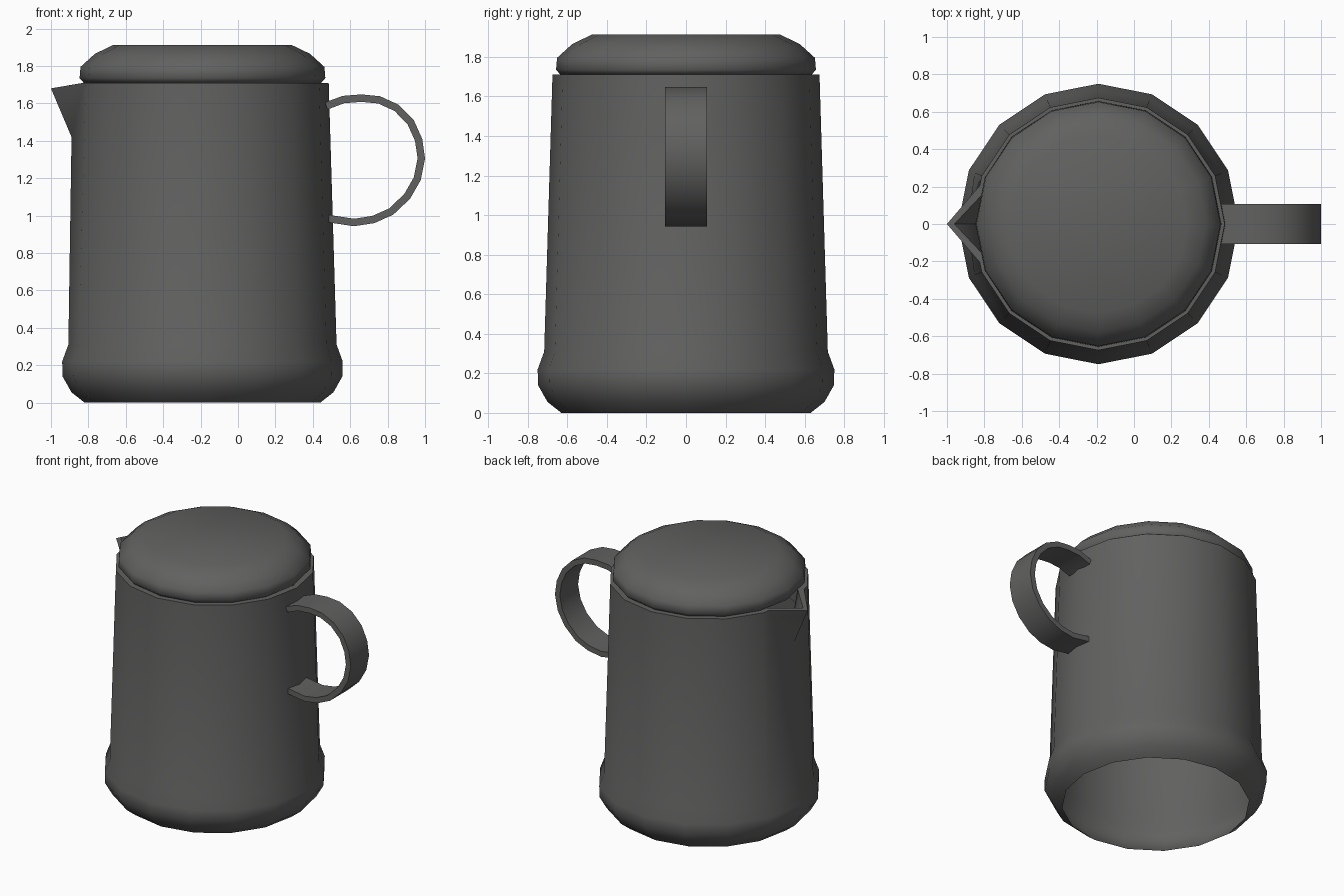
import bpy, bmesh, math

if "Cube" in bpy.data.objects:
    bpy.data.objects.remove(bpy.data.objects["Cube"])

CX, SIDES = -0.19, 16
dark = bpy.data.materials.new("dark_metal")
dark.diffuse_color = (0.12, 0.12, 0.118, 1)
dark.use_nodes = True
dark.node_tree.nodes["Principled BSDF"].inputs["Base Color"].default_value = dark.diffuse_color


def finish(name, bm, angle):
    bmesh.ops.recalc_face_normals(bm, faces=bm.faces)
    me = bpy.data.meshes.new(name)
    bm.to_mesh(me)
    bm.free()
    me.materials.append(dark)
    ob = bpy.data.objects.new(name, me)
    bpy.context.collection.objects.link(ob)
    bpy.ops.object.select_all(action='DESELECT')
    ob.select_set(True)
    bpy.context.view_layer.objects.active = ob
    bpy.ops.object.shade_smooth_by_angle(angle=math.radians(angle))


def lathe(bm, profile, skip=()):
    """Revolve (radius, z) points about the pot axis; skip leaves out listed sides."""
    rings = [[bm.verts.new((CX + r * math.cos(math.tau * i / SIDES),
                            r * math.sin(math.tau * i / SIDES), z))
              for i in range(SIDES)] for r, z in profile]
    for k, (a, b) in enumerate(zip(rings, rings[1:])):
        for i in range(SIDES):
            j = (i + 1) % SIDES
            if (k, i) not in skip:
                bm.faces.new((a[i], a[j], b[j], b[i]))
    return rings


# Pot body: open bottom, rounded foot, tapering wall, rim and inner lip
bm = bmesh.new()
rings = lathe(bm, [(0.63, 0), (0.70, 0.055), (0.748, 0.14), (0.75, 0.22),
                   (0.717, 0.31), (0.675, 1.71), (0.62, 1.71), (0.625, 1.42)],
              skip=[(k, i) for k in (4, 5, 6) for i in (7, 8)])
foot, rim, lip, inner = rings[4:]

# Spout: the front of the rim pulled out to a pointed lip
tip, tip_in, low_in = rim[8], lip[8], inner[8]
tip.co = (-1.0, 0, 1.68)
tip_in.co = (-0.96, 0, 1.687)
low_in.co = (-0.85, 0, 1.45)
low = bm.verts.new((-0.89, 0, 1.42))
for i, s in ((7, 1), (9, -1)):
    side = bm.verts.new((-0.825, s * 0.205, 1.71))
    side_in = bm.verts.new((-0.783, s * 0.188, 1.71))
    for f in ((foot[i], foot[8], low), (foot[i], low, side), (foot[i], side, rim[i]),
              (low, tip, side), (rim[i], side, side_in, lip[i]),
              (side, tip, tip_in, side_in), (lip[i], side_in, inner[i]),
              (inner[i], side_in, low_in), (side_in, tip_in, low_in)):
        bm.faces.new(f)
finish("pot_body", bm, 36)

# Lid: low rounded cap
bm = bmesh.new()
rings = lathe(bm, [(0.615, 1.71), (0.635, 1.71), (0.657, 1.735), (0.652, 1.795),
                   (0.575, 1.865), (0.475, 1.913)])
bm.faces.new(rings[-1])
finish("lid", bm, 60)

# Handle: flat strap following a C-shaped curve
pts = [(0.465, 1.605), (0.56, 1.64), (0.66, 1.648), (0.76, 1.638), (0.86, 1.592),
       (0.94, 1.51), (0.985, 1.41), (1.0, 1.305), (0.977, 1.19), (0.92, 1.09),
       (0.83, 1.005), (0.73, 0.96), (0.62, 0.943), (0.475, 0.965)]
bm = bmesh.new()
loops = []
for k, (x, z) in enumerate(pts):
    x0, z0 = pts[max(k - 1, 0)]
    x1, z1 = pts[min(k + 1, len(pts) - 1)]
    d = math.hypot(x1 - x0, z1 - z0)
    xi, zi = x + 0.04 * (z1 - z0) / d, z - 0.04 * (x1 - x0) / d
    loops.append([bm.verts.new(c) for c in ((x, -0.107, z), (x, 0.107, z),
                                            (xi, 0.107, zi), (xi, -0.107, zi))])
for a, b in zip(loops, loops[1:]):
    for i in range(4):
        j = (i + 1) % 4
        bm.faces.new((a[i], a[j], b[j], b[i]))
bm.faces.new(loops[0])
bm.faces.new(loops[-1])
finish("handle", bm, 36)
